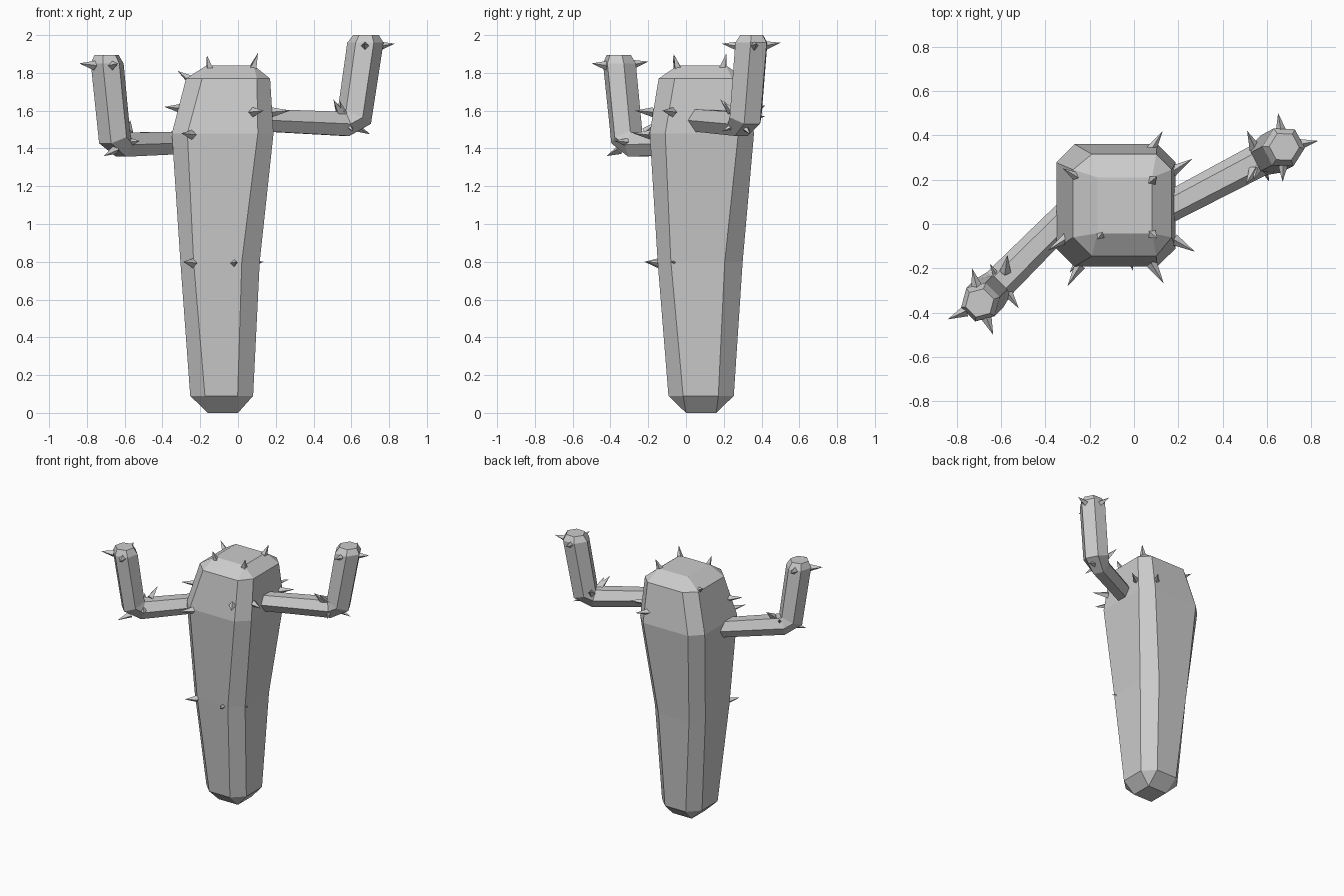
import bpy, bmesh
from math import radians, sin, cos
from mathutils import Vector

if "Cube" in bpy.data.objects:
    bpy.data.objects.remove(bpy.data.objects["Cube"])


def make_object(name, bm):
    bmesh.ops.remove_doubles(bm, verts=bm.verts, dist=0.0005)
    bmesh.ops.recalc_face_normals(bm, faces=bm.faces)
    mesh = bpy.data.meshes.new(name)
    bm.to_mesh(mesh)
    bm.free()
    obj = bpy.data.objects.new(name, mesh)
    bpy.context.collection.objects.link(obj)
    return obj


def loft(name, rings):
    """Skin a closed solid through rings with equal point counts."""
    bm = bmesh.new()
    loops = [[bm.verts.new(p) for p in ring] for ring in rings]
    n = len(loops[0])
    for a, b in zip(loops, loops[1:]):
        for i in range(n):
            j = (i + 1) % n
            bm.faces.new((a[i], a[j], b[j], b[i]))
    bm.faces.new(loops[0][::-1])
    bm.faces.new(loops[-1])
    return make_object(name, bm)


def octagon(z, x0, x1, y0, y1, c0, c1):
    """Rectangle with cut corners: c0 on the low side, c1 on the high side."""
    return [(x0 + c0, y0, z), (x1 - c1, y0, z), (x1, y0 + c0, z), (x1, y1 - c1, z),
            (x1 - c1, y1, z), (x0 + c0, y1, z), (x0, y1 - c1, z), (x0, y0 + c0, z)]


# Tapered trunk with cut corners, square at both ends
loft("trunk", [octagon(*r) for r in (
    (0.00, -0.16, 0.00, 0.00, 0.16, 0, 0),
    (0.09, -0.253, 0.08, -0.093, 0.253, 0.078, 0.082),
    (0.80, -0.305, 0.115, -0.15, 0.30, 0.07, 0.095),
    (1.48, -0.35, 0.188, -0.192, 0.36, 0.082, 0.083),
    (1.77, -0.275, 0.17, -0.145, 0.315, 0.085, 0.07),
    (1.84, -0.165, 0.082, -0.042, 0.21, 0, 0))])


def arm(name, base, heading, profile):
    """Six-sided bent arm. Profile rows: distance out, height, tilt, radius."""
    out = Vector((cos(radians(heading)), sin(radians(heading)), 0))
    side = Vector((-out.y, out.x, 0))
    up = Vector((0, 0, 1))
    rings = []
    for s, z, tilt, r in profile:
        centre = Vector((base[0], base[1], z)) + out * s
        u = out * cos(radians(tilt)) + up * sin(radians(tilt))
        rings.append([centre + r * (side * cos(radians(60 * k)) + u * sin(radians(60 * k)))
                      for k in range(6)])
    return loft(name, rings)


# Two raised arms
arm("right_arm", (0.12, 0.055), 27.7, [
    (0.0, 1.55, 90, 0.068), (0.50, 1.53, 100, 0.075), (0.56, 1.565, 155, 0.095),
    (0.626, 1.96, 180, 0.096), (0.63, 2.0, 180, 0.068)])
arm("left_arm", (-0.30, 0.04), 225, [
    (0.0, 1.43, 90, 0.068), (0.44, 1.42, 100, 0.075), (0.50, 1.46, 155, 0.09),
    (0.555, 1.85, 180, 0.09), (0.56, 1.895, 180, 0.066)])


def spikes(name, groups):
    """Four-sided thorns; each points away from its group centre to a tip."""
    bm = bmesh.new()
    for centre, length, tips in groups:
        for t in tips:
            tip = Vector(t)
            c = Vector(centre) if len(centre) == 3 else Vector((*centre, tip.z - 0.03))
            d = (tip - c).normalized()
            side = d.cross(Vector((0, 0, 1))).normalized() * 0.026
            up = side.cross(d)
            base = tip - d * length
            ring = [bm.verts.new(base + o) for o in (side, up, -side, -up)]
            top = bm.verts.new(tip)
            for i in range(4):
                bm.faces.new((ring[i], ring[(i + 1) % 4], top))
            bm.faces.new(ring[::-1])
    return make_object(name, bm)


# Thorns on the trunk: crown, shoulders and middle
axis = (-0.08, 0.08)
spikes("trunk_thorns", [
    ((-0.06, 0.08, 1.40), 0.09, [(0.105, 0.215, 1.905), (-0.165, -0.07, 1.895), (0.105, -0.065, 1.9)]),
    ((-0.10, 0.12, 1.66), 0.10, [(-0.32, 0.25, 1.81)]),
    (axis, 0.11, [(0.13, 0.42, 1.57), (0.265, 0.295, 1.58), (0.275, -0.125, 1.6),
                  (0.135, -0.27, 1.6), (-0.30, -0.28, 1.48), (-0.39, -0.12, 1.62)]),
    (axis, 0.09, [(-0.29, -0.22, 0.80), (-0.005, -0.21, 0.80), (0.135, -0.08, 0.80)])])

# Thorns on the arm tips and elbows
spikes("right_arm_thorns", [
    ((0.675, 0.345, 1.93), 0.09, [(0.83, 0.375, 1.955), (0.65, 0.50, 1.96), (0.67, 0.19, 1.955)]),
    ((0.57, 0.29, 1.54), 0.10, [(0.51, 0.42, 1.63), (0.505, 0.18, 1.66), (0.54, 0.20, 1.65),
                                (0.61, 0.19, 1.49), (0.70, 0.34, 1.475)])])
spikes("left_arm_thorns", [
    ((-0.69, -0.36, 1.83), 0.09, [(-0.84, -0.43, 1.85), (-0.635, -0.50, 1.85), (-0.73, -0.20, 1.86)]),
    ((-0.59, -0.28, 1.43), 0.10, [(-0.71, -0.42, 1.36), (-0.57, -0.14, 1.55),
                                  (-0.52, -0.38, 1.44), (-0.65, -0.18, 1.49)])])
